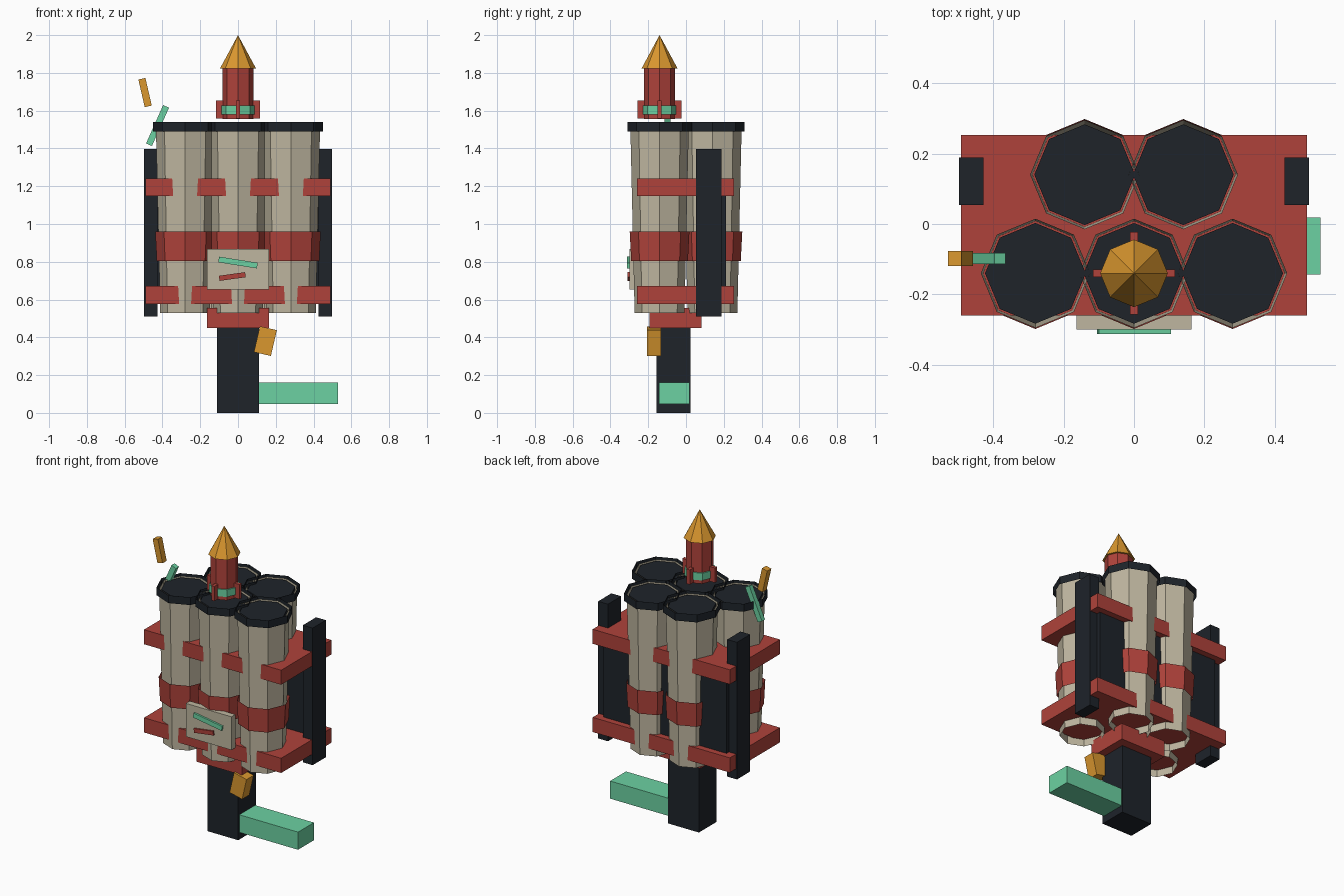
import bpy
from math import radians

if "Cube" in bpy.data.objects:
    bpy.data.objects.remove(bpy.data.objects["Cube"])


def material(name, rgb):
    m = bpy.data.materials.new(name)
    m.diffuse_color = (*rgb, 1)
    m.use_nodes = True
    m.node_tree.nodes["Principled BSDF"].inputs["Base Color"].default_value = m.diffuse_color
    return m


TAN = material("tan", (0.52, 0.47, 0.35))
RED = material("red", (0.43, 0.055, 0.043))
DARK = material("dark", (0.013, 0.017, 0.023))
GOLD = material("gold", (0.70, 0.31, 0.028))
GREEN = material("green", (0.15, 0.64, 0.36))


def box(name, mat, center, size, tilt=0):
    """Box given by centre and size, tilted about the y axis in degrees."""
    bpy.ops.mesh.primitive_cube_add(size=1, location=center, rotation=(0, radians(tilt), 0))
    ob = bpy.context.object
    ob.name = name
    ob.scale = size
    ob.data.materials.append(mat)
    return ob


def span(name, mat, x, y, z):
    """Upright box given by its x, y and z ranges."""
    return box(name, mat, [(a + b) / 2 for a, b in (x, y, z)], [b - a for a, b in (x, y, z)])


def octagon(name, mat, xy, r0, r1, z0, z1, capped=True):
    """Eight-sided cone or cylinder from z0 to z1, open-ended if not capped."""
    bpy.ops.mesh.primitive_cone_add(vertices=8, radius1=r0, radius2=r1, depth=z1 - z0,
                                    end_fill_type='NGON' if capped else 'NOTHING',
                                    location=(*xy, (z0 + z1) / 2))
    ob = bpy.context.object
    ob.name = name
    ob.data.materials.append(mat)
    return ob


# Launch tubes: three in front, two behind, with band, open rim and inner plug
tubes = [(-0.28, -0.14), (0, -0.14), (0.28, -0.14), (-0.14, 0.14), (0.14, 0.14)]
for i, p in enumerate(tubes):
    octagon(f"tube_{i}", TAN, p, 0.132, 0.155, 0.53, 1.53, capped=False)
    octagon(f"tube_band_{i}", RED, p, 0.15, 0.158, 0.805, 0.96, capped=False)
    octagon(f"tube_rim_{i}", DARK, p, 0.171, 0.171, 1.49, 1.54, capped=False)
    octagon(f"tube_plug_{i}", DARK, p, 0.143, 0.143, 1.50, 1.525)

# Rack: two plates, back panel and side rails
for name, z in (("lower_plate", (0.577, 0.672)), ("upper_plate", (1.148, 1.242))):
    span(name, RED, (-0.491, 0.491), (-0.26, 0.253), z)
span("back_panel", DARK, (-0.44, 0.44), (0.10, 0.213), (0.62, 1.2))
for name, s in (("left_rail", -1), ("right_rail", 1)):
    box(name, DARK, (s * 0.462, 0.121, 0.953), (0.07, 0.135, 0.887))

# Grip with collar, trigger and foot lever
span("grip", DARK, (-0.11, 0.11), (-0.155, 0.025), (0, 0.46))
span("grip_collar", RED, (-0.163, 0.163), (-0.193, 0.083), (0.45, 0.556))
box("trigger", GOLD, (0.145, -0.17, 0.38), (0.092, 0.073, 0.14), 13)
span("foot_lever", GREEN, (0.10, 0.53), (-0.143, 0.019), (0.046, 0.16))

# Front plaque with two slanted marks
span("plaque", TAN, (-0.163, 0.163), (-0.3, -0.26), (0.653, 0.868))
box("plaque_green_bar", GREEN, (0, -0.303, 0.796), (0.207, 0.018, 0.03), 9)
box("plaque_red_bar", RED, (-0.03, -0.302, 0.722), (0.14, 0.016, 0.027), -8)

# Rocket leaving the middle tube
ROCKET = (0, -0.14)
octagon("rocket_body", RED, ROCKET, 0.083, 0.083, 1.555, 1.83)
octagon("rocket_nose", GOLD, ROCKET, 0.096, 0, 1.822, 2.0)
octagon("rocket_band", GREEN, ROCKET, 0.091, 0.091, 1.58, 1.627)
for i, (dx, dy) in enumerate([(1, 0), (-1, 0), (0, 1), (0, -1)]):
    box(f"rocket_fin_{i}", RED, (dx * 0.094, -0.14 + dy * 0.094, 1.607),
        (0.046 if dx else 0.022, 0.046 if dy else 0.022, 0.095))

# Bent fuse sticks at the left
box("green_stick", GREEN, (-0.426, -0.098, 1.521), (0.034, 0.031, 0.222), 24)
box("gold_stick", GOLD, (-0.492, -0.098, 1.696), (0.038, 0.042, 0.15), -13)
